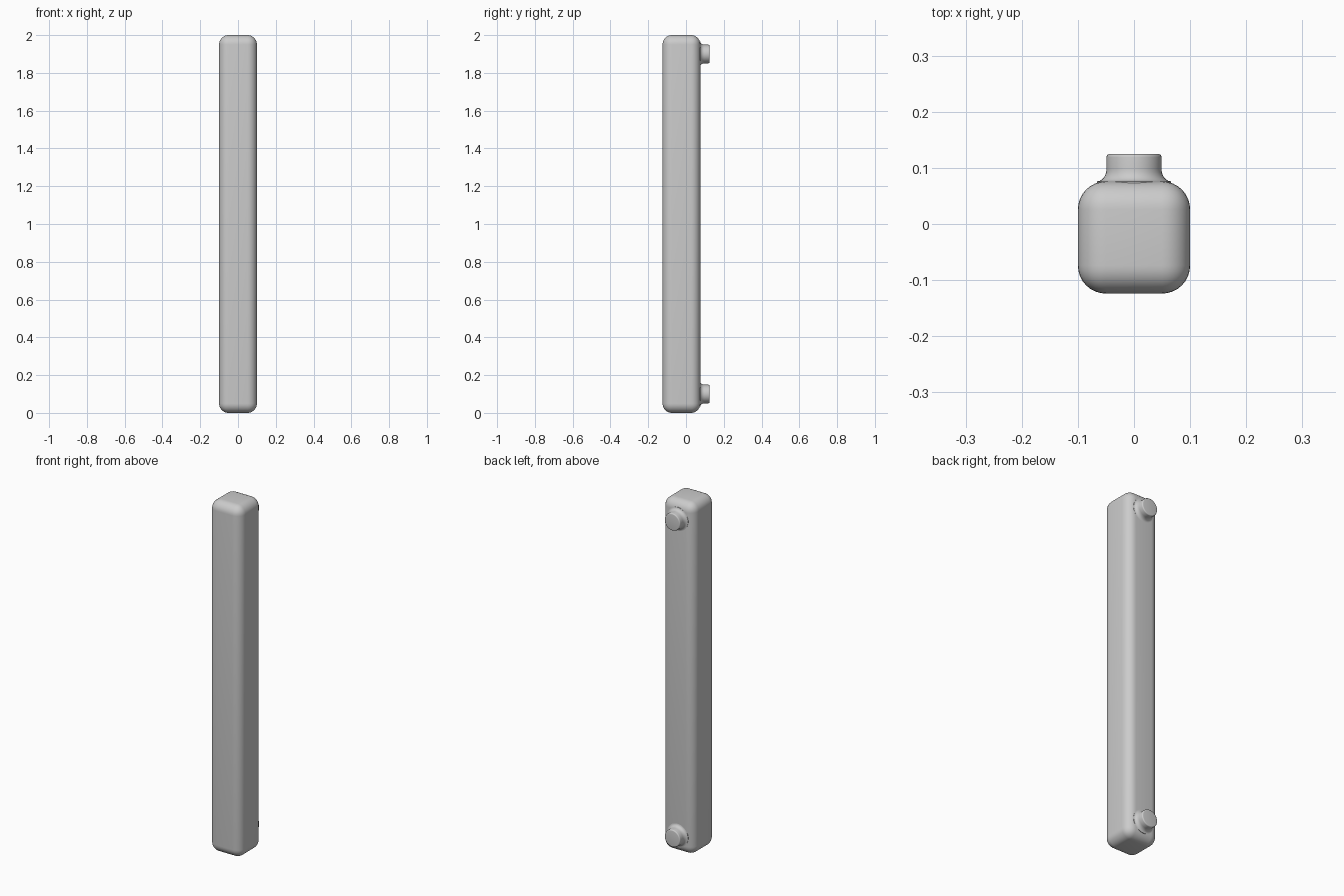
import bpy, bmesh, math
from mathutils import Matrix

cube = bpy.data.objects.get("Cube")
if cube:
    bpy.data.objects.remove(cube, do_unlink=True)

# Single grey finish
grey = bpy.data.materials.new("light_grey")
grey.use_nodes = True
color = (0.6, 0.6, 0.6, 1)
grey.diffuse_color = color
grey.node_tree.nodes["Principled BSDF"].inputs["Base Color"].default_value = color

BACK = 0.076    # back face of the bar
END = 0.125     # outer face of the pegs
SEGMENTS = 48


def add_object(name, bm):
    bmesh.ops.recalc_face_normals(bm, faces=bm.faces)
    mesh = bpy.data.meshes.new(name)
    bm.to_mesh(mesh)
    bm.free()
    mesh.materials.append(grey)
    obj = bpy.data.objects.new(name, mesh)
    bpy.context.collection.objects.link(obj)
    bpy.ops.object.select_all(action='DESELECT')
    obj.select_set(True)
    bpy.context.view_layer.objects.active = obj
    bpy.ops.object.shade_smooth_by_angle(angle=math.radians(40))
    return obj


# Long bar with generously rounded edges
bm = bmesh.new()
bmesh.ops.create_cube(bm, size=1)
bmesh.ops.scale(bm, vec=(0.2, 0.2, 2), verts=bm.verts)
bmesh.ops.translate(bm, vec=(0, BACK - 0.1, 1), verts=bm.verts)
bmesh.ops.bevel(bm, geom=bm.edges[:], offset=0.05, segments=8,
                profile=0.5, affect='EDGES')
add_object("bar", bm)


def add_peg(name, z):
    # Profile of (radius, y): flared foot, straight neck, softened rim
    profile = [(0.066, BACK - 0.012)]
    for i in range(7):
        a = math.pi / 2 * i / 6
        profile.append((0.066 - 0.017 * math.sin(a),
                        BACK + 0.022 * (1 - math.cos(a))))
    for i in range(5):
        a = math.pi / 2 * i / 4
        profile.append((0.043 + 0.006 * math.cos(a),
                        END - 0.006 + 0.006 * math.sin(a)))
    bm = bmesh.new()
    rings = []
    for r, y in profile:
        rings.append([bm.verts.new((r * math.cos(t), y, z + r * math.sin(t)))
                      for t in (2 * math.pi * k / SEGMENTS for k in range(SEGMENTS))])
    for a, b in zip(rings, rings[1:]):
        for k in range(SEGMENTS):
            n = (k + 1) % SEGMENTS
            bm.faces.new((a[k], a[n], b[n], b[k]))
    bm.faces.new(rings[0])
    bm.faces.new(rings[-1])
    add_object(name, bm)


# Mounting pegs near both ends of the back
add_peg("lower_peg", 0.1)
add_peg("upper_peg", 1.9)
